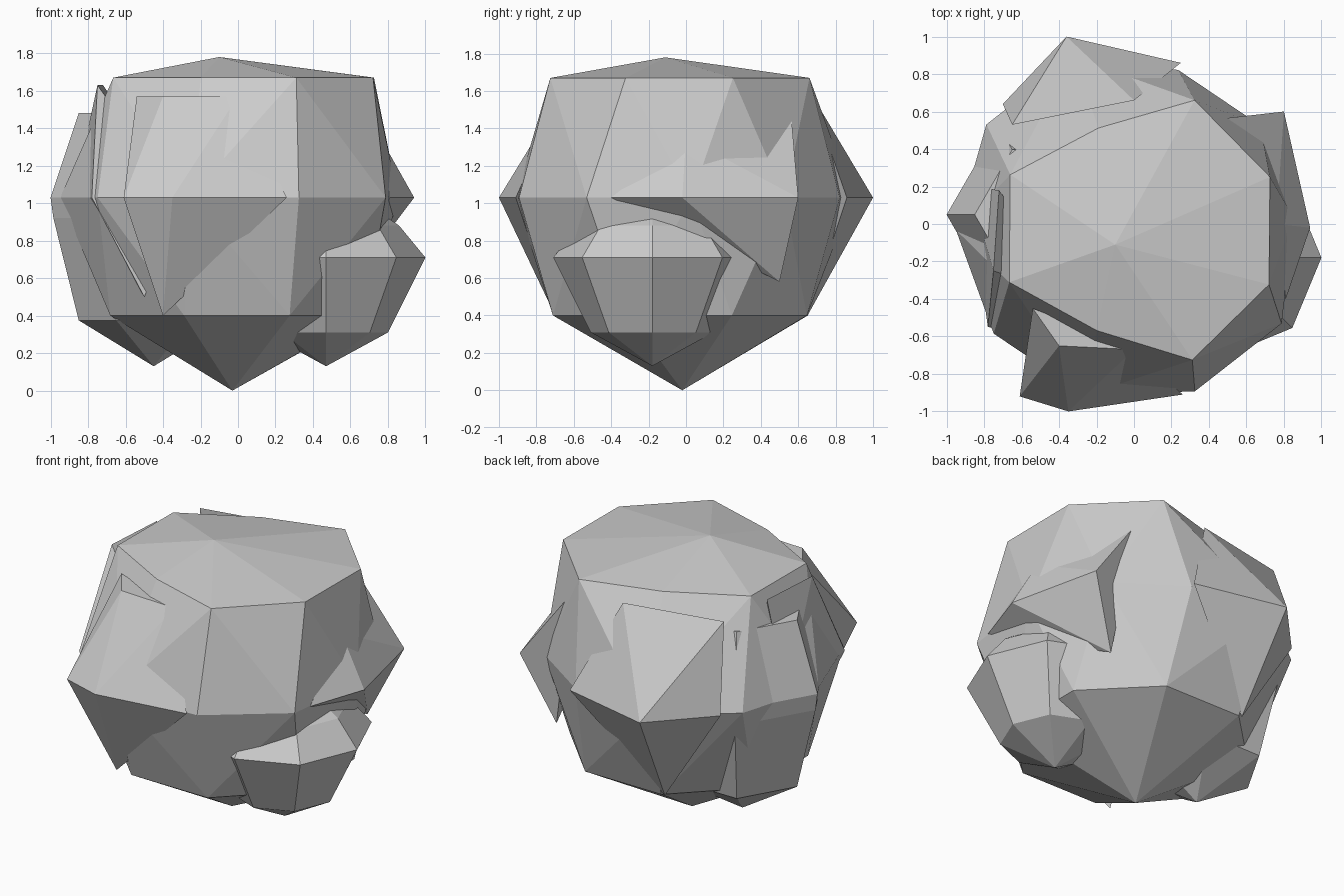
import bpy, bmesh
from math import cos, sin, radians, tau

if "Cube" in bpy.data.objects:
    bpy.data.objects.remove(bpy.data.objects["Cube"])


def ring(x, y, z, r, n=1, start=0, dents=(), depth=1):
    """Regular ring of n corners, some pushed inward (r = 0 makes a pole)."""
    pts = []
    for i in range(n):
        a, k = radians(start) + tau * i / n, r * (depth if i in dents else 1)
        pts.append((x + k * cos(a), y + k * sin(a), z))
    return pts


def rock(name, points):
    """Faceted lump: the convex skin around its corners."""
    bm = bmesh.new()
    for p in points:
        bm.verts.new(p)
    bmesh.ops.convex_hull(bm, input=bm.verts)
    loose = [v for v in bm.verts if not v.link_faces]
    bmesh.ops.delete(bm, geom=loose, context='VERTS')
    bmesh.ops.recalc_face_normals(bm, faces=bm.faces)
    me = bpy.data.meshes.new(name)
    bm.to_mesh(me)
    bm.free()
    ob = bpy.data.objects.new(name, me)
    bpy.context.collection.objects.link(ob)
    return ob


def gem(name, x, y, n, rows):
    """Lump turned from (height, radius) rows around one axis."""
    return rock(name, [p for z, r in rows for p in ring(x, y, z, r, n if r else 1)])


# main boulder: pointed base, ten-sided waist, flat octagonal crown
core = rock("faceted_boulder",
            ring(-.03, -.02, 0, 0) + ring(0, -.03, .4, .735, 8, 22)
            + ring(0, 0, 1.03, .95, 10, 2, (0, 1, 2), .9)
            + ring(.03, -.03, 1.67, .75, 8, 22, (2, 5), .78)
            + ring(-.1, -.11, 1.78, 0))

lumps = [
    # left and lower right lumps
    gem("left_lump", -.45, .05, 6,
        [(.13, 0), (.375, .4), (.92, .535), (1.03, .55), (1.48, .4)]),
    gem("right_lump", .47, -.18, 8,
        [(.13, 0), (.31, .33), (.71, .53), (.88, .39), (.98, .24)]),
    # front shoulder with its shelf and forward tip
    rock("front_lump",
         [(-.54, -.45, 1.57), (-.4, -.65, 1.57), (0, -.67, 1.57),
          (-.35, -1, 1.03), (-.61, -.92, 1.03),
          (.26, -.91, 1.03), (-.4, -.7, .4)]),
    # upright slab on the left
    rock("left_slab",
         [(-.75, -.25, 1.63), (-.72, .18, 1.63), (-.78, -.55, 1.03),
          (-.88, .2, 1.03), (-.5, -.58, .5), (-.3, -.4, 1)]),
    # back lump with its rear tip
    rock("back_lump",
         [(-.65, .53, 1.6), (0, .66, 1.6), (-.36, 1, 1.03),
          (-.7, .64, 1.03), (.25, .86, 1.03), (-.3, .65, .4)]),
    # ridge along the right
    rock("right_ridge",
         [(.94, -.02, 1.03), (.8, .6, 1.03), (.45, .56, 1.5),
          (.76, 0, 1.35), (.81, -.4, 1.03), (.6, .5, .58)]),
]

# fuse the lumps into one outer skin
for lump in lumps:
    m = core.modifiers.new(lump.name, 'BOOLEAN')
    m.operation = 'UNION'
    m.solver = 'EXACT'
    m.object = lump
deps = bpy.context.evaluated_depsgraph_get()
fused = bpy.data.meshes.new_from_object(core.evaluated_get(deps))
core.modifiers.clear()
core.data = fused
for lump in lumps:
    bpy.data.objects.remove(lump)
